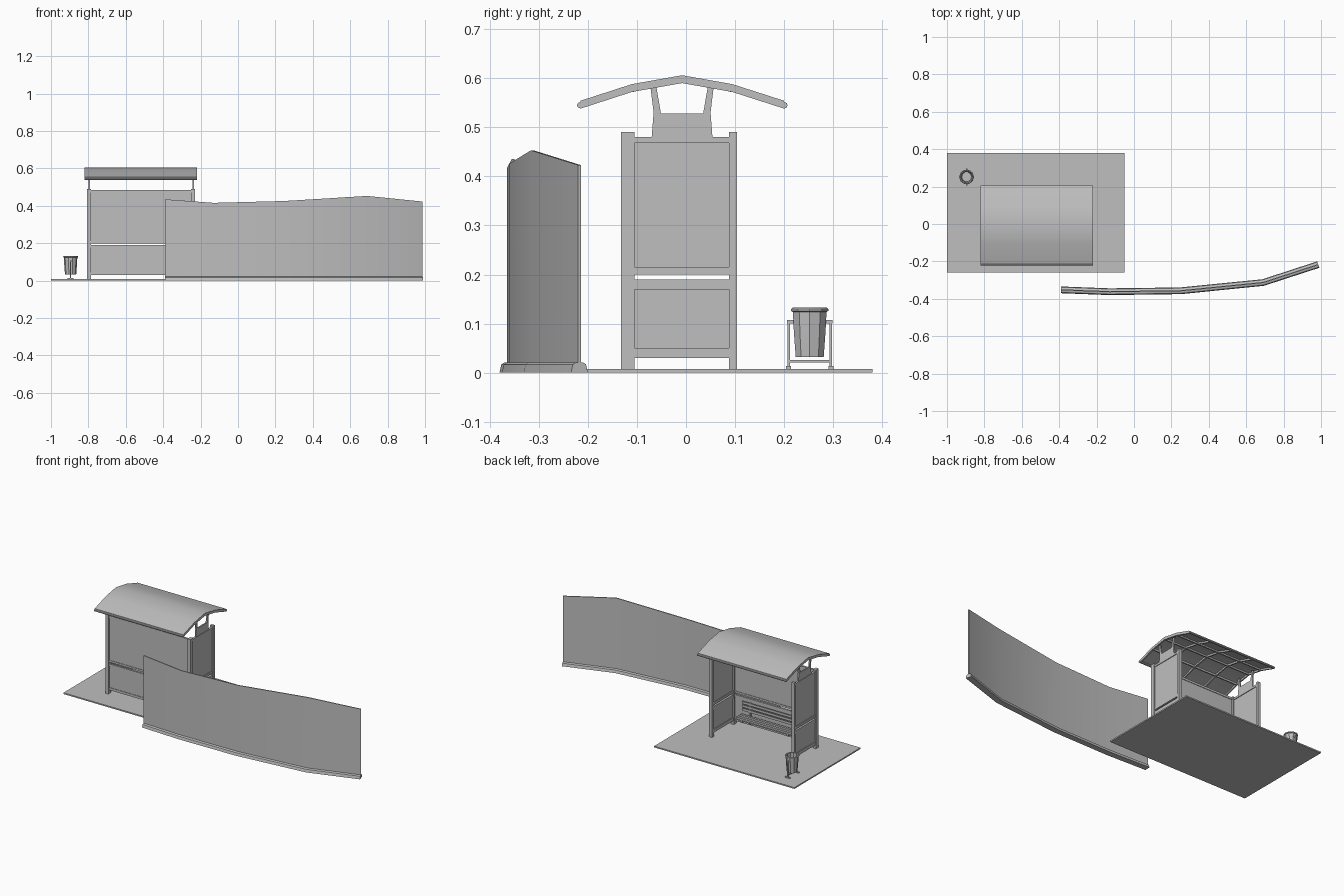
import bpy, bmesh, math
from mathutils import Vector

if "Cube" in bpy.data.objects:
    bpy.data.objects.remove(bpy.data.objects["Cube"])

grey = bpy.data.materials.new("concrete grey")
grey.diffuse_color = (0.52, 0.52, 0.52, 1)
grey.use_nodes = True
grey.node_tree.nodes["Principled BSDF"].inputs["Base Color"].default_value = grey.diffuse_color


def finish(name, bm, smooth=False):
    bmesh.ops.recalc_face_normals(bm, faces=bm.faces)
    me = bpy.data.meshes.new(name)
    bm.to_mesh(me)
    bm.free()
    me.materials.append(grey)
    ob = bpy.data.objects.new(name, me)
    bpy.context.collection.objects.link(ob)
    if smooth:
        bpy.context.view_layer.objects.active = ob
        ob.select_set(True)
        bpy.ops.object.shade_smooth_by_angle(angle=math.radians(35))
        ob.select_set(False)
    return ob


def loft(name, rings, closed=True, smooth=False, cap=True):
    """Skin a list of rings of points."""
    bm = bmesh.new()
    vs = [[bm.verts.new(p) for p in r] for r in rings]
    n = len(rings[0])
    for a, b in zip(vs, vs[1:]):
        for i in range(n if closed else n - 1):
            j = (i + 1) % n
            bm.faces.new((a[i], a[j], b[j], b[i]))
    if cap:
        bm.faces.new(vs[0])
        bm.faces.new(vs[-1])
    return finish(name, bm, smooth)


def box(name, x0, x1, y0, y1, z0, z1):
    return loft(name, [[(x0, y0, z), (x1, y0, z), (x1, y1, z), (x0, y1, z)] for z in (z0, z1)])


def extrude_x(name, pts, x0, x1, smooth=False):
    return loft(name, [[(x, y, z) for y, z in pts] for x in (x0, x1)], smooth=smooth)


# paved slab
box("slab", -1, -0.05, -0.26, 0.38, 0, 0.008)

# curved wall with a tapered footing: x, y, top height
path = [(-0.39, -0.352, 0.435), (-0.13, -0.362, 0.416), (0.25, -0.357, 0.426),
        (0.69, -0.313, 0.453), (0.985, -0.217, 0.423)]
wall, footing = [], []
for i, (x, y, h) in enumerate(path):
    a, b = path[max(i - 1, 0)], path[min(i + 1, len(path) - 1)]
    n = Vector((a[1] - b[1], b[0] - a[0], 0)).normalized()
    c = Vector((x, y, 0))
    wall.append([c + n * s * 0.003 + Vector((0, 0, z)) for s, z in ((-1, 0.01), (1, 0.01), (1, h), (-1, h))])
    footing.append([c + n * d + Vector((0, 0, z)) for d, z in
                    ((-0.018, 0), (0.018, 0), (0.014, 0.017), (0.008, 0.021), (-0.008, 0.021), (-0.014, 0.017))])
loft("curved_wall", wall, smooth=True)
loft("wall_footing", footing, smooth=True)

# shelter posts
XL, XR = -0.796, -0.24
for side, x in (("left", XL), ("right", XR)):
    box(side + "_rear_post", x - 0.01, x + 0.01, -0.132, -0.105, 0, 0.49)
    box(side + "_open_post", x - 0.01, x + 0.01, 0.088, 0.104, 0, 0.49)
    # side glazing and its rails
    box(side + "_lower_panel", x - 0.003, x + 0.003, -0.105, 0.09, 0.03, 0.19)
    box(side + "_upper_panel", x - 0.003, x + 0.003, -0.105, 0.09, 0.2, 0.48)
    for k, (z0, z1) in enumerate(((0.03, 0.05), (0.17, 0.19), (0.2, 0.215), (0.468, 0.48))):
        box(f"{side}_rail_{k}", x - 0.007, x + 0.007, -0.105, 0.09, z0, z1)
    # forked roof support
    half = [(0.062, 0.478), (0.058, 0.53), (0.0645, 0.583), (0.053, 0.586), (0.043, 0.528)]
    fork = [(p - 0.008, z) for p, z in half] + [(-p - 0.008, z) for p, z in reversed(half)]
    extrude_x(side + "_roof_fork", fork, x - 0.004, x + 0.004)

# rear panels and rails
box("rear_lower_panel", XL, XR, -0.121, -0.115, 0.03, 0.19)
box("rear_upper_panel", XL, XR, -0.121, -0.115, 0.2, 0.485)
for k, (z0, z1) in enumerate(((0.03, 0.045), (0.178, 0.19), (0.2, 0.212), (0.472, 0.485))):
    box(f"rear_rail_{k}", XL, XR, -0.124, -0.112, z0, z1)

# arched roof sheet, ribs and purlins
arch = [(-0.215, 0.554), (-0.11, 0.588), (-0.008, 0.606), (0.094, 0.588), (0.2, 0.554)]


def band(top, bottom):
    return [(y, z - top) for y, z in arch] + [(y, z - bottom) for y, z in reversed(arch)]


extrude_x("roof_sheet", band(0, 0.006), -0.82, -0.22, smooth=True)
for k, x in enumerate((-0.82, -0.672, -0.524, -0.376, -0.228)):
    extrude_x(f"roof_rib_{k}", band(0.005, 0.016), x, x + 0.008, smooth=True)
for k, (y, z) in enumerate(arch[1:-1]):
    box(f"purlin_{k}", -0.815, -0.225, y - 0.004, y + 0.004, z - 0.016, z - 0.004)
for name, y in (("rear_eave", -0.2155), ("open_eave", 0.2005)):
    ring = [(y + 0.0065 * math.cos(a * math.pi / 4), 0.545 + 0.0065 * math.sin(a * math.pi / 4)) for a in range(8)]
    extrude_x(name, ring, -0.821, -0.219, smooth=True)

# slatted bench
for k in range(4):
    y = -0.092 + k * 0.019
    box(f"seat_slat_{k}", -0.72, -0.31, y, y + 0.014, 0.09, 0.097)
for k in range(3):
    z = 0.113 + k * 0.021
    box(f"back_slat_{k}", -0.72, -0.31, -0.104, -0.098, z, z + 0.015)
for k, x in enumerate((-0.67, -0.36)):
    box(f"bench_arm_{k}", x - 0.005, x + 0.005, -0.114, -0.022, 0.08, 0.09)
    box(f"bench_back_bar_{k}", x - 0.005, x + 0.005, -0.114, -0.104, 0.04, 0.17)

# litter bin: open tapered bucket with rim
BX, BY = -0.895, 0.252
profile = [(0.001, 0.032), (0.03, 0.032), (0.034, 0.085), (0.036, 0.124), (0.04, 0.126), (0.04, 0.13),
           (0.036, 0.133), (0.031, 0.131), (0.03, 0.085), (0.026, 0.037), (0.001, 0.037)]
loft("bin_bucket", [[(BX + r * math.cos(i * math.pi / 5), BY + r * math.sin(i * math.pi / 5), z)
                     for i in range(10)] for r, z in profile], smooth=True)
# bin stand
for side, s in (("near", -1), ("far", 1)):
    y = BY + s * 0.043
    box(side + "_bin_upright", BX - 0.003, BX + 0.003, y - 0.0025, y + 0.0025, 0.008, 0.107)
    box(side + "_bin_foot", BX - 0.016, BX + 0.016, y - 0.005, y + 0.005, 0.006, 0.014)
    e = sorted((BY + s * 0.031, y + s * 0.003))
    box(side + "_bin_pivot", BX - 0.004, BX + 0.004, e[0], e[1], 0.1, 0.107)
box("bin_crossbar", BX - 0.003, BX + 0.003, BY - 0.043, BY + 0.043, 0.021, 0.026)
